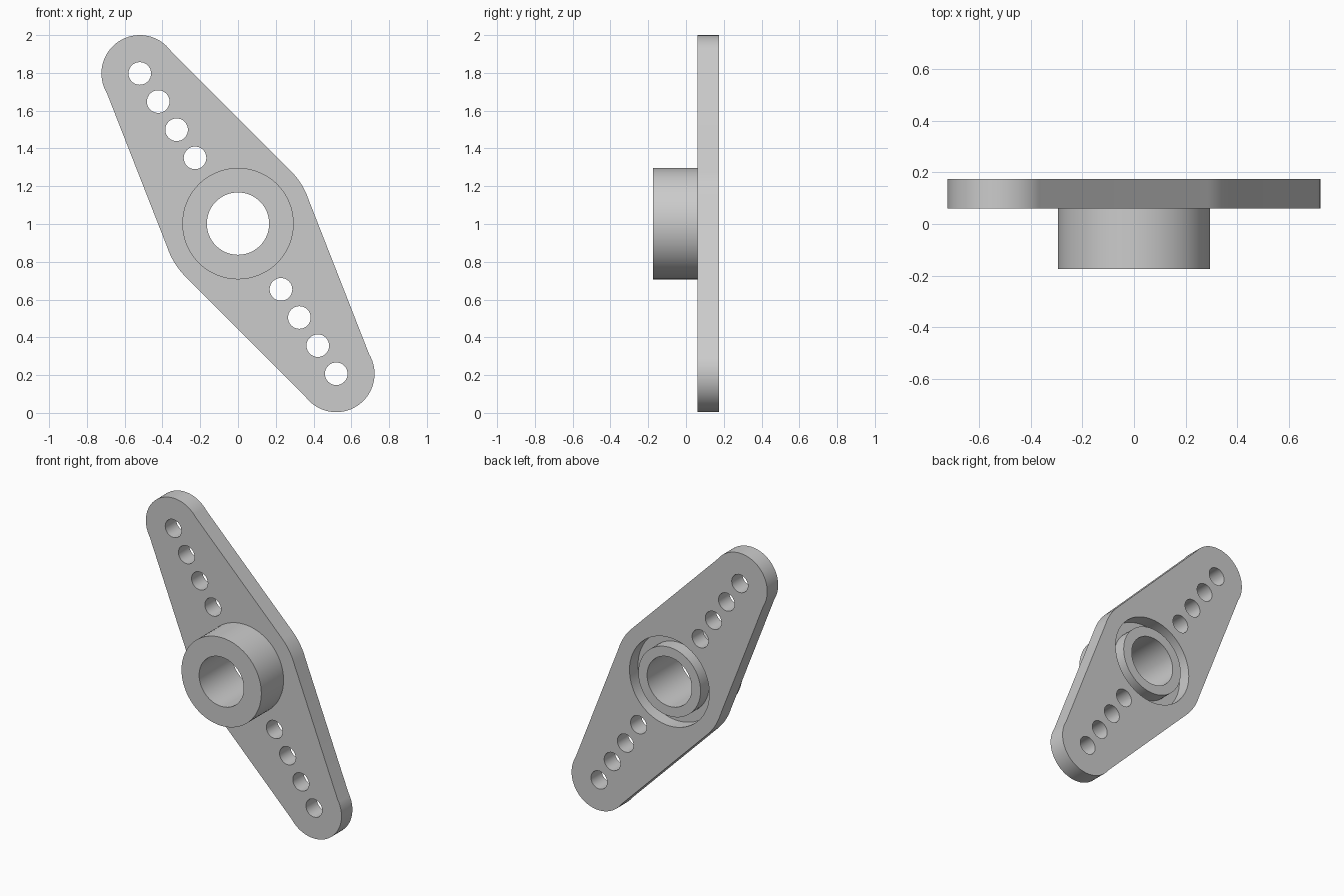
import bpy, bmesh
from math import cos, sin, radians, tau
from mathutils import Matrix

cube = bpy.data.objects.get("Cube")
if cube:
    bpy.data.objects.remove(cube, do_unlink=True)

GREY = (0.6, 0.6, 0.6)
mat = bpy.data.materials.new("light_grey")
mat.use_nodes = True
mat.diffuse_color = (*GREY, 1)
mat.node_tree.nodes["Principled BSDF"].inputs["Base Color"].default_value = (*GREY, 1)

CENTRE_Z = 1.002
FRONT, SEAM, BACK = -0.175, 0.06, 0.175
HUB_R, COLLAR_R, BORE_R = 0.295, 0.23, 0.165
END_X, END_Z, END_R = 0.52, 0.795, 0.203


def arc(cx, cz, r, start, end, n):
    angles = [radians(start + (end - start) * i / n) for i in range(n + 1)]
    return [(cx + r * cos(a), cz + r * sin(a)) for a in angles]


def circle(cx, cz, r, n):
    return arc(cx, cz, r, 0, 360, n)[:-1]


def finish(name, bm):
    bmesh.ops.remove_doubles(bm, verts=bm.verts, dist=1e-5)
    bmesh.ops.recalc_face_normals(bm, faces=bm.faces)
    mesh = bpy.data.meshes.new(name)
    bm.to_mesh(mesh)
    bm.free()
    mesh.materials.append(mat)
    obj = bpy.data.objects.new(name, mesh)
    bpy.context.collection.objects.link(obj)
    bpy.ops.object.select_all(action="DESELECT")
    obj.select_set(True)
    bpy.context.view_layer.objects.active = obj
    bpy.ops.object.shade_smooth_by_angle(angle=radians(30))


# Arm plate outline: rounded tip and shoulder, repeated by half turn
half = arc(0, 0, 0.395, 18, 43, 6) + arc(-END_X, END_Z, END_R, 36, 211, 32)
loops = [half + [(-x, -z) for x, z in half], circle(0, 0, HUB_R, 64)]

# Four mounting holes along each arm
for side in (-1, 1):
    for i in range(4):
        loops.append(circle(side * (END_X - 0.0975 * i),
                            -side * (END_Z - 0.149 * i), 0.06, 32))

# Fill the outline with its holes and give it thickness
curve = bpy.data.curves.new("plate_outline", "CURVE")
curve.dimensions = "2D"
curve.fill_mode = "BOTH"
curve.extrude = (BACK - SEAM) / 2
for loop in loops:
    spline = curve.splines.new("POLY")
    spline.points.add(len(loop) - 1)
    for point, (x, z) in zip(spline.points, loop):
        point.co = (x, z, 0, 1)
    spline.use_cyclic_u = True
helper = bpy.data.objects.new("plate_outline", curve)
bpy.context.collection.objects.link(helper)
graph = bpy.context.evaluated_depsgraph_get()
flat = bpy.data.meshes.new_from_object(helper.evaluated_get(graph))
bm = bmesh.new()
bm.from_mesh(flat)
bpy.data.objects.remove(helper, do_unlink=True)
bm.transform(Matrix.Translation((0, (SEAM + BACK) / 2, CENTRE_Z))
             @ Matrix.Rotation(radians(90), 4, "X"))
finish("arm_plate", bm)

# Hub: bored boss with a groove around the rear collar
FLOOR = 0.085
profile = [(BORE_R, FRONT), (HUB_R, FRONT), (HUB_R, FLOOR),
           (COLLAR_R, FLOOR), (COLLAR_R, BACK), (BORE_R, BACK)]
bm = bmesh.new()
verts = [bm.verts.new((r, y, 0)) for r, y in profile]
edges = [bm.edges.new((verts[i - 1], verts[i])) for i in range(len(verts))]
bmesh.ops.spin(bm, geom=verts + edges, cent=(0, 0, 0), axis=(0, 1, 0),
               angle=tau, steps=64, use_merge=True)
bm.transform(Matrix.Translation((0, 0, CENTRE_Z)))
finish("hub", bm)
